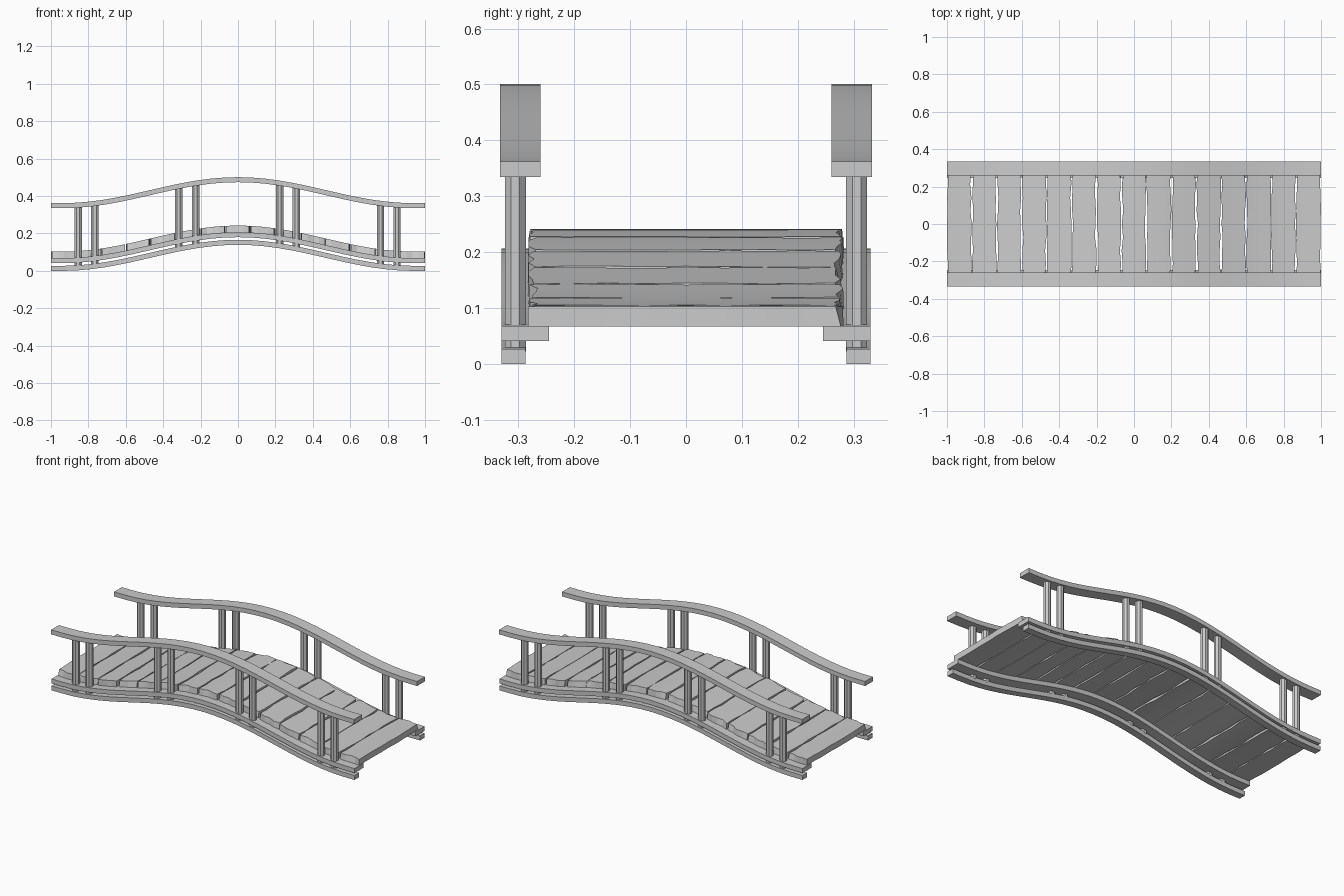
import bpy, bmesh, math, random

if "Cube" in bpy.data.objects:
    bpy.data.objects.remove(bpy.data.objects["Cube"])

random.seed(7)
RISE = 0.139


def arch(x):
    """Height of the bridge curve: flat at the ends, humped in the middle."""
    t = min(abs(x) / 0.94, 1)
    return RISE * (1 + math.cos(math.pi * t)) / 2


def make_object(name, bm, mirror=False, smooth=False):
    bmesh.ops.recalc_face_normals(bm, faces=bm.faces)
    mesh = bpy.data.meshes.new(name)
    bm.to_mesh(mesh)
    bm.free()
    ob = bpy.data.objects.new(name, mesh)
    bpy.context.collection.objects.link(ob)
    if mirror:
        m = ob.modifiers.new("other_side", 'MIRROR')
        m.use_axis = (False, True, False)
    if smooth:
        bpy.ops.object.select_all(action='DESELECT')
        ob.select_set(True)
        bpy.context.view_layer.objects.active = ob
        bpy.ops.object.shade_smooth_by_angle(angle=math.radians(30))
    return ob


def arched_bar(name, y0, y1, z0, z1, steps=28):
    """Rectangular bar swept along the bridge curve, on both sides."""
    bm = bmesh.new()
    rings = []
    for i in range(steps + 1):
        x = -1 + 2 * i / steps
        h = arch(x)
        rings.append([bm.verts.new((x, y, z + h)) for y, z in
                      ((y0, z0), (y1, z0), (y1, z1), (y0, z1))])
    for a, b in zip(rings, rings[1:]):
        for k in range(4):
            bm.faces.new((a[k], a[k - 1], b[k - 1], b[k]))
    bm.faces.new(rings[0])
    bm.faces.new(rings[-1])
    return make_object(name, bm, mirror=True, smooth=True)


def post(name, x):
    """Eight-sided post from the lower beam up into the handrail."""
    bm = bmesh.new()
    low, high = [], []
    for k in range(8):
        a = math.radians(22.5 + 45 * k)
        px, py = x + 0.0215 * math.cos(a), 0.305 + 0.02 * math.sin(a)
        low.append(bm.verts.new((px, py, arch(px) + 0.02)))
        high.append(bm.verts.new((px, py, arch(px) + 0.345)))
    for k in range(8):
        bm.faces.new((low[k - 1], low[k], high[k], high[k - 1]))
    bm.faces.new(low)
    bm.faces.new(high)
    return make_object(name, bm, mirror=True)


def plank(name, x0, x1, rows=8):
    """Rough board across the deck with wavy edges and chipped ends."""
    bm = bmesh.new()
    cols = 4
    lean = [random.uniform(-0.003, 0.003) for _ in range(2)]
    layers = []
    jit = [[random.uniform(0, 0.009) for _ in range(2)] for _ in range(rows + 1)]
    chip = [[random.uniform(0, 0.014) for _ in range(2)] for _ in range(cols + 1)]
    for z in (0.067, 0.103):
        grid = []
        for j in range(rows + 1):
            v = j / rows
            a = x0 + jit[j][0] + lean[0] * (v - 0.5)
            b = x1 - jit[j][1] + lean[1] * (v - 0.5)
            line = []
            for i in range(cols + 1):
                x = a + (b - a) * i / cols
                y = -0.283 + 0.566 * v
                if j == 0:
                    y += chip[i][0] * (1.3 if z > 0.1 else 0.5)
                if j == rows:
                    y -= chip[i][1] * (1.3 if z > 0.1 else 0.5)
                line.append(bm.verts.new((x, y, z + arch(x))))
            grid.append(line)
        layers.append(grid)
    lo, hi = layers
    for g in layers:
        for j in range(rows):
            for i in range(cols):
                bm.faces.new((g[j][i], g[j][i + 1], g[j + 1][i + 1], g[j + 1][i]))
    for j in range(rows):
        for i in (0, cols):
            bm.faces.new((lo[j][i], lo[j + 1][i], hi[j + 1][i], hi[j][i]))
    for i in range(cols):
        for j in (0, rows):
            bm.faces.new((lo[j][i], lo[j][i + 1], hi[j][i + 1], hi[j][i]))
    return make_object(name, bm)


# Handrails and the two layers of side beams
arched_bar("handrail", 0.260, 0.333, 0.335, 0.362)
arched_bar("upper_beam", 0.245, 0.330, 0.041, 0.068)
arched_bar("lower_beam", 0.287, 0.330, 0.0, 0.027)

# Paired posts
for n, x in enumerate((-0.855, -0.766, -0.317, -0.227, 0.223, 0.312, 0.762, 0.850)):
    post(f"post_{n + 1}", x)

# Deck planks
COUNT = 15
for n in range(COUNT):
    x0 = -1 + 2 * n / COUNT
    plank(f"deck_plank_{n + 1}", x0, x0 + 2 / COUNT)
